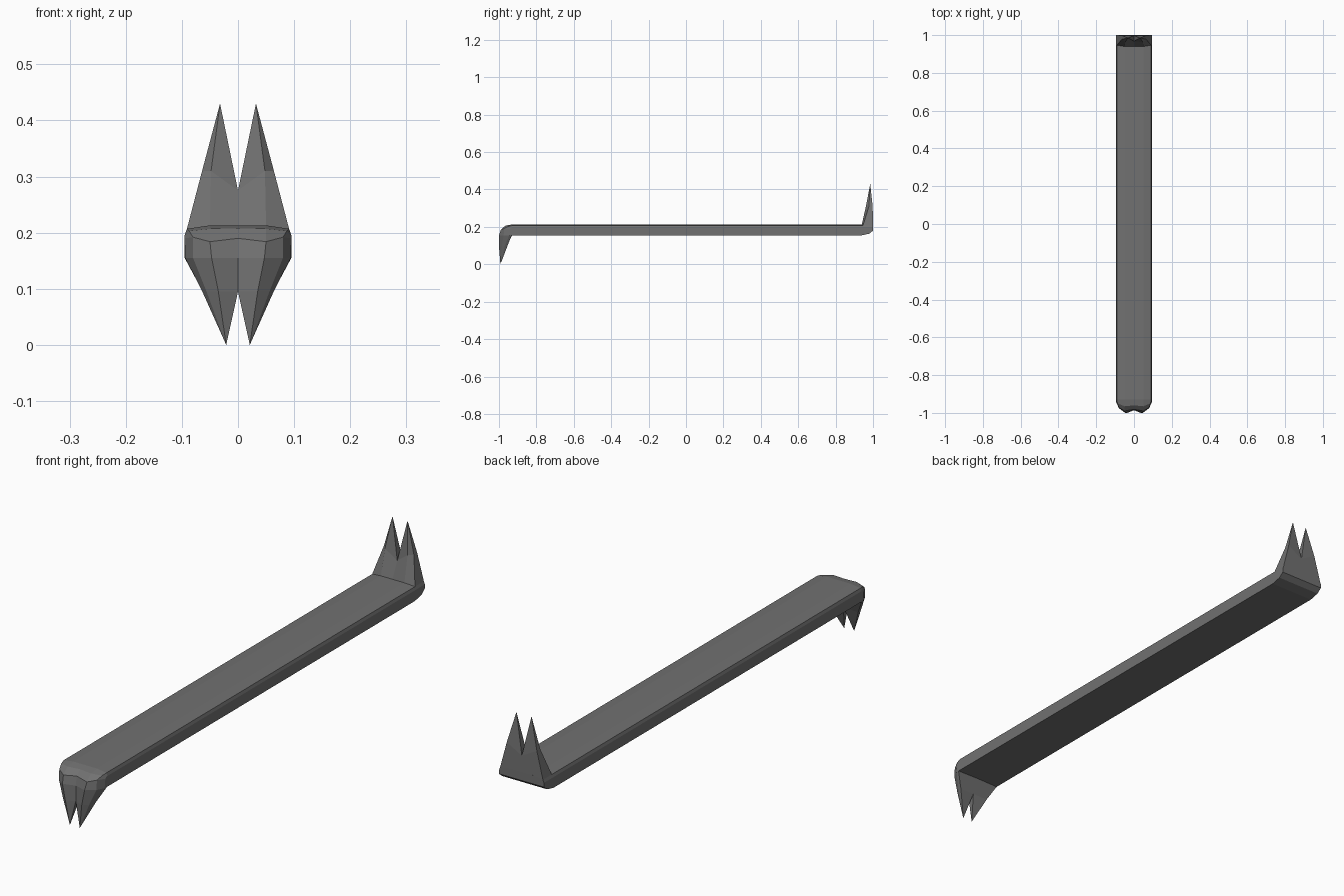
import bpy
import bmesh

default_cube = bpy.data.objects.get("Cube")
if default_cube:
    bpy.data.objects.remove(default_cube, do_unlink=True)

# Dark steel, the only colour
steel = bpy.data.materials.new("dark_grey_steel")
steel.use_nodes = True
grey = (0.165, 0.165, 0.165, 1.0)
steel.diffuse_color = grey
steel.node_tree.nodes["Principled BSDF"].inputs["Base Color"].default_value = grey


def loft(name, rings, tip=None, cap_end=False):
    """Skin half rings that start and end on x = 0, mirror them, and close with a tip or cap."""
    bm = bmesh.new()
    for side in (1, -1):
        def vertex(point):
            return bm.verts.new((side * point[0], point[1], point[2]))

        loops = [[vertex(point) for point in ring] for ring in rings]
        for lower, upper in zip(loops, loops[1:]):
            for i in range(len(lower) - 1):
                bm.faces.new((lower[i], lower[i + 1], upper[i + 1], upper[i]))
        last = loops[-1]
        if tip:
            point = vertex(tip)
            for i in range(len(last)):
                bm.faces.new((last[i - 1], last[i], point))
        if cap_end:
            bm.faces.new(last)
    bmesh.ops.remove_doubles(bm, verts=bm.verts, dist=0.0005)
    bmesh.ops.recalc_face_normals(bm, faces=bm.faces)
    mesh = bpy.data.meshes.new(name)
    bm.to_mesh(mesh)
    bm.free()
    mesh.materials.append(steel)
    obj = bpy.data.objects.new(name, mesh)
    bpy.context.collection.objects.link(obj)
    return obj


def bar_ring(y, bottom=0.155):
    """Half section of the bar, from top centre round to bottom centre."""
    return [(0, y, 0.213), (0.05, y, 0.213), (0.091, y, 0.207),
            (0.095, y, 0.196), (0.095, y, bottom), (0, y, bottom)]


# Long flat bar, with its underside rounded up at the back end
loft("bar", [bar_ring(-0.93), bar_ring(0.94), bar_ring(0.98, 0.164),
             bar_ring(1.0, 0.18)], cap_end=True)

# Front claws: the bar bends over a knee and splits into two downward points
heel = [(0.095, -0.932, 0.155), (0, -0.93, 0.155)]
bend = [(0, -0.96, 0.208), (0.05, -0.965, 0.207), (0.087, -0.95, 0.203),
        (0.095, -0.938, 0.194)] + heel
knee = [(0, -0.981, 0.19), (0.05, -0.99, 0.184), (0.08, -0.972, 0.192),
        (0.095, -0.942, 0.19)] + heel
knuckle = [(0, -0.986, 0.155), (0.047, -1.0, 0.155), (0.08, -0.975, 0.155),
           (0.094, -0.945, 0.155)] + heel
split = [(0, -0.986, 0.095), (0.035, -1.0, 0.095), (0.056, -0.985, 0.095),
         (0.064, -0.97, 0.096), (0.064, -0.955, 0.097), (0, -0.957, 0.1)]
loft("front_claws", [bar_ring(-0.93), bend, knee, knuckle, split],
     tip=(0.021, -0.992, 0.0))

# Back claws: two tall upright points standing on the end of the bar
root = [(0, 0.94, 0.213), (0.05, 0.94, 0.213), (0.091, 0.946, 0.207),
        (0.091, 1.0, 0.207), (0, 1.0, 0.213)]
fork = [(0, 0.968, 0.275), (0.048, 0.962, 0.31), (0.064, 0.978, 0.31),
        (0.064, 0.998, 0.31), (0, 0.998, 0.275)]
loft("back_claws", [root, fork], tip=(0.032, 0.985, 0.43))
